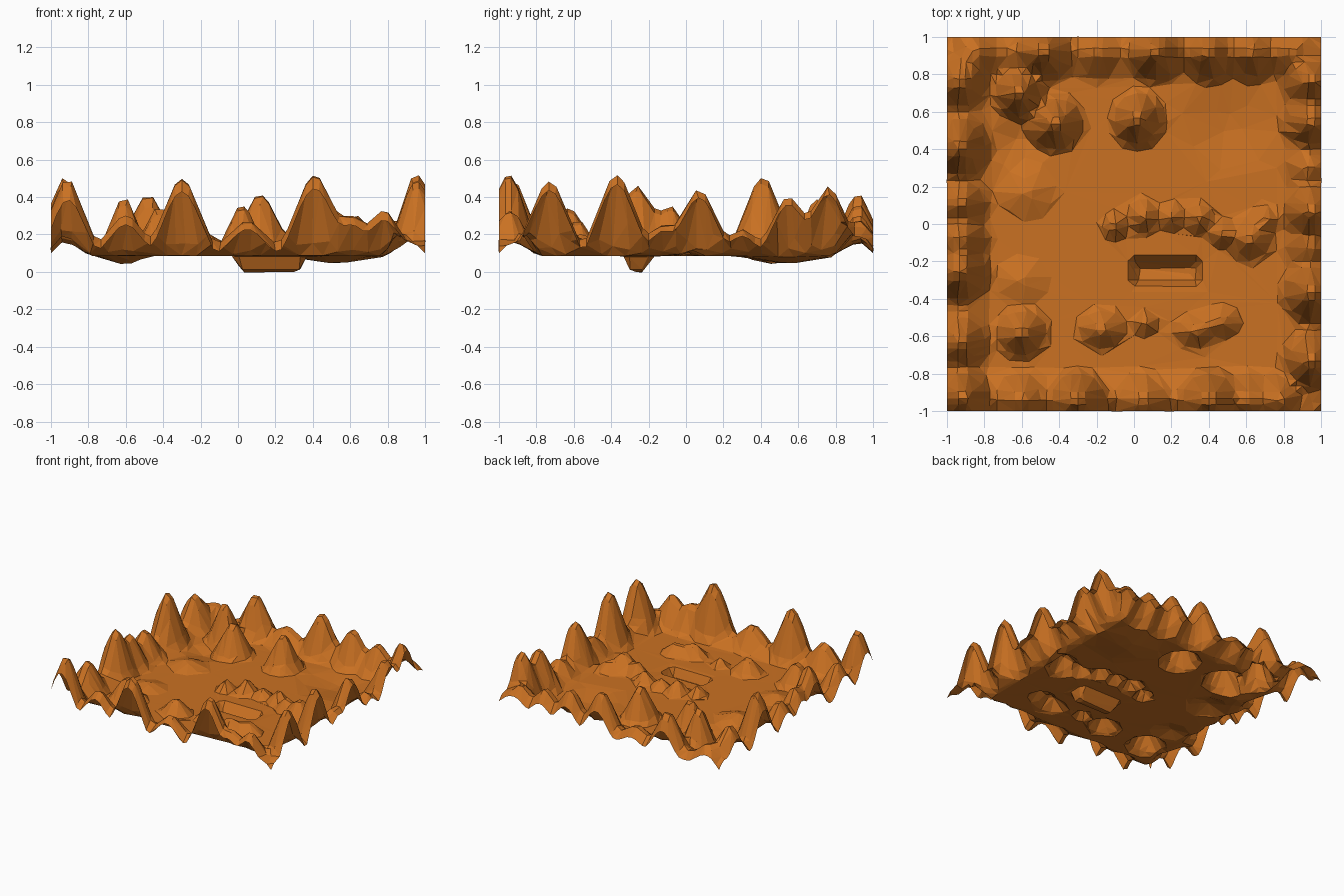
import bpy, bmesh, math

BASE = 0.085
N = 60  # grid cells per side

# border peaks: (position along the edge, top height, radius)
FRONT = [(-.9, .38, .19), (-.6, .28, .19), (-.3, .49, .21), (.05, .25, .19),
         (.41, .51, .22), (.61, .28, .16), (.78, .31, .17)]
BACK = [(-.85, .22, .17), (-.48, .395, .2), (-.2, .19, .17), (.12, .40, .2),
        (.4, .34, .19), (.63, .28, .18), (.84, .25, .17)]
LEFT = [(-.9, .33, .18), (-.63, .32, .19), (-.26, .445, .2), (-.08, .33, .15),
        (.11, .29, .17), (.41, .49, .21), (.76, .34, .19)]
RIGHT = [(-.73, .475, .21), (-.37, .51, .21), (-.12, .23, .16), (.07, .43, .2),
         (.3, .20, .15), (.55, .39, .19), (.76, .45, .19), (.95, .16, .12)]

# every bump: (x, y, height above the base, radius x, radius y)
bumps = [(p, -.95, h - BASE, r, .2) for p, h, r in FRONT]
bumps += [(p, .92, h - BASE, r, .19) for p, h, r in BACK]
bumps += [(-.93, p, h - BASE, .19, r) for p, h, r in LEFT]
bumps += [(.96, p, h - BASE, .2, r) for p, h, r in RIGHT]
# inner hills
bumps += [
    (-.42, .54, .26, .18, .18), (.02, .56, .27, .17, .18), (-.61, .70, .31, .17, .16),
    (-.60, -.58, .19, .17, .17), (-.17, -.56, .12, .16, .14),
    (.33, -.57, .10, .15, .12), (.46, -.52, .09, .14, .11), (.06, -.53, .07, .09, .09),
    (-.10, -.01, .09, .09, .10), (.05, .04, .11, .11, .12), (.20, .04, .08, .11, .10),
    (.35, .03, .10, .11, .11), (.48, -.05, .11, .12, .10), (.62, -.08, .14, .15, .15),
    (.70, .02, .08, .12, .10), (-.57, .17, .05, .2, .18), (-.6, -.3, .04, .18, .16)]
# shallow hollows
hollows = [(.52, .54, .037, .34, .34), (-.60, .46, .042, .2, .2)]


def swell(x, y, b):
    cx, cy, h, rx, ry = b
    t = math.hypot((x - cx) / rx, (y - cy) / ry)
    return h * (1 - t) ** 2 * (1 + 2 * t) if t < 1 else 0


def rim(a):
    # low rounded ridge that runs along all borders
    d = abs(a) - .93
    return swell(d, 0, (0, 0, .07, .17 if d < 0 else .1, 1))


def pit(x, y):
    # flat bottomed trench
    fx = min((x + .025) / .045, (.37 - x) / .045)
    fy = min((y + .335) / .04, (-.18 - y) / .04)
    return BASE * max(0, min(1, fx, fy))


def height(x, y):
    # soft blend where neighbouring bumps meet
    ridge = max(rim(x), rim(y))
    parts = [swell(x, y, b) for b in bumps] + [ridge]
    z = sum(p ** 1.6 for p in parts) ** (1 / 1.6)
    if z < .01:
        z -= sum(swell(x, y, b) for b in hollows)
    return BASE + z - pit(x, y)


# terrain sheet
bm = bmesh.new()
bmesh.ops.create_grid(bm, x_segments=N, y_segments=N, size=1)
for v in bm.verts:
    v.co.z = height(v.co.x, v.co.y)
bmesh.ops.triangulate(bm, faces=bm.faces[:])
me = bpy.data.meshes.new("terrain")
bm.to_mesh(me)
bm.free()
terrain = bpy.data.objects.new("terrain", me)
bpy.context.collection.objects.link(terrain)

# coarse low-poly facets
dec = terrain.modifiers.new("facets", 'DECIMATE')
dec.ratio = .24

mat = bpy.data.materials.new("orange_rock")
mat.diffuse_color = (.59, .165, .016, 1)
me.materials.append(mat)
